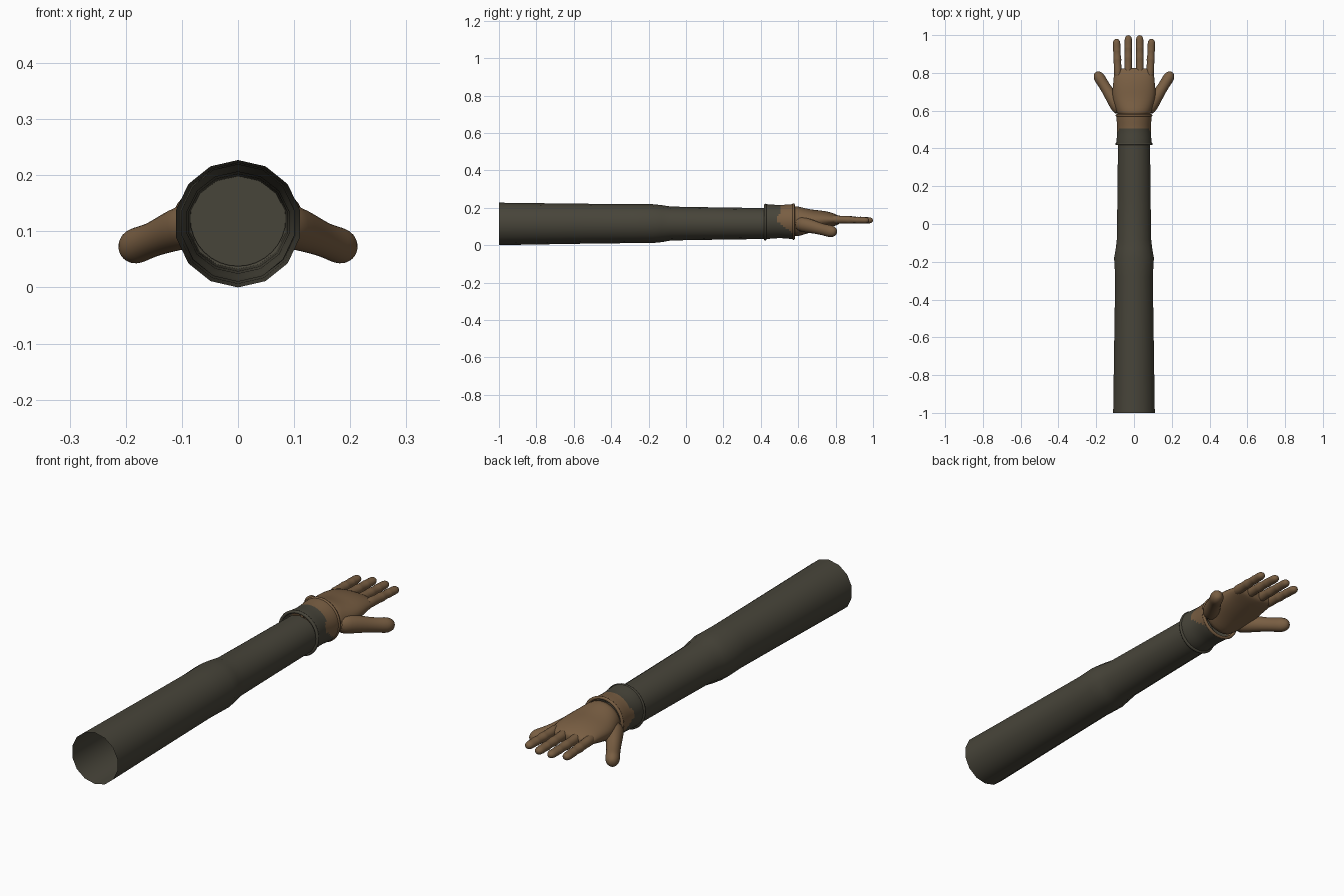
import bpy, bmesh, math
from mathutils import Vector

if "Cube" in bpy.data.objects:
    bpy.data.objects.remove(bpy.data.objects["Cube"])


def material(name, rgb):
    m = bpy.data.materials.new(name)
    m.diffuse_color = (*rgb, 1)
    m.use_nodes = True
    m.node_tree.nodes["Principled BSDF"].inputs["Base Color"].default_value = m.diffuse_color
    return m


OLIVE = material("olive cloth", (0.064, 0.059, 0.042))
BROWN = material("brown leather", (0.19, 0.112, 0.055))


def loft(name, rings, sides, mats, cap_start=False, cap_end=False, subsurf=0, angle=40, rule=None):
    """Skin elliptical rings (centre, horizontal radius, vertical radius) along a path."""
    bm = bmesh.new()
    loops = []
    for i, (c, rx, rz) in enumerate(rings):
        a = Vector(rings[max(i - 1, 0)][0])
        b = Vector(rings[min(i + 1, len(rings) - 1)][0])
        t = (b - a).normalized()
        side = t.cross(Vector((0, 0, 1))).normalized()
        up = side.cross(t)
        loop = []
        for k in range(sides):
            ang = 2 * math.pi * (k + 0.5) / sides
            loop.append(bm.verts.new(Vector(c) + side * rx * math.cos(ang) + up * rz * math.sin(ang)))
        loops.append(loop)
    for p, q in zip(loops, loops[1:]):
        for k in range(sides):
            n = (k + 1) % sides
            bm.faces.new((p[k], p[n], q[n], q[k]))
    if cap_start:
        bm.faces.new(loops[0])
    if cap_end:
        bm.faces.new(loops[-1])
    bmesh.ops.recalc_face_normals(bm, faces=bm.faces[:])
    if rule:
        for f in bm.faces:
            f.material_index = rule(f.calc_center_median())
    me = bpy.data.meshes.new(name)
    bm.to_mesh(me)
    bm.free()
    ob = bpy.data.objects.new(name, me)
    bpy.context.collection.objects.link(ob)
    for m in mats:
        me.materials.append(m)
    if subsurf:
        ob.modifiers.new("smooth", 'SUBSURF').levels = subsurf
        ob.modifiers["smooth"].render_levels = subsurf
    bpy.ops.object.select_all(action='DESELECT')
    bpy.context.view_layer.objects.active = ob
    ob.select_set(True)
    bpy.ops.object.shade_smooth_by_angle(angle=math.radians(angle))
    return ob


def straight(rows):
    """Rows of y, half width, bottom z, top z."""
    return [((0, y, (lo + hi) / 2), w, (hi - lo) / 2) for y, w, lo, hi in rows]


# Open sleeve with a swelling at the elbow
loft("sleeve", straight([
    (-1.0, 0.113, 0.0, 0.227), (-0.6, 0.107, 0.007, 0.222), (-0.28, 0.102, 0.011, 0.219),
    (-0.18, 0.108, 0.011, 0.219), (-0.13, 0.099, 0.016, 0.214), (-0.08, 0.093, 0.025, 0.206),
    (0.15, 0.090, 0.029, 0.202), (0.43, 0.087, 0.033, 0.198)]), 14, [OLIVE], cap_end=True)


# Wrist cuff, cloth below and leather towards the hand
def cuff_colour(c):
    edge = 0.505 if c.z > 0.16 else 0.49 + max(0, 0.125 - c.z) * 1.3
    return 1 if c.y > edge else 0


cuff_rows = []
for i in range(25):
    y = 0.425 + 0.15 * i / 24
    w = 0.091 + 0.002 * math.cos(i / 24 * 2 * math.pi)
    cuff_rows.append((y, w, 0.126 - w, 0.126 + w))
loft("cuff", straight(cuff_rows), 48, [OLIVE, BROWN], rule=cuff_colour)


# Rolled rims at both ends of the cuff
def rim(name, y, z, major, mat):
    bpy.ops.mesh.primitive_torus_add(location=(0, y, z), rotation=(math.pi / 2, 0, 0),
                                     major_segments=32, minor_segments=8,
                                     major_radius=major, minor_radius=0.007)
    ob = bpy.context.object
    ob.name = name
    ob.data.materials.append(mat)
    bpy.ops.object.shade_smooth_by_angle(angle=math.radians(60))


rim("cuff_rim", 0.424, 0.123, 0.092, OLIVE)
rim("glove_rim", 0.575, 0.126, 0.091, BROWN)

# Palm, flattening towards the fingers
loft("palm", straight([
    (0.565, 0.088, 0.042, 0.212), (0.60, 0.096, 0.046, 0.209), (0.64, 0.109, 0.060, 0.198),
    (0.68, 0.116, 0.072, 0.190), (0.72, 0.115, 0.082, 0.187), (0.76, 0.110, 0.092, 0.180),
    (0.79, 0.108, 0.100, 0.170), (0.815, 0.103, 0.109, 0.158), (0.826, 0.085, 0.118, 0.148)]),
    20, [BROWN], cap_start=True, cap_end=True, subsurf=1, angle=70)

# Fingers with knuckle bumps, and a thumb on each side
FINGER = [(0.0, 0.023, 0.025), (0.25, 0.021, 0.021), (0.42, 0.020, 0.019), (0.48, 0.023, 0.022),
          (0.54, 0.020, 0.019), (0.66, 0.019, 0.017), (0.71, 0.022, 0.020), (0.76, 0.019, 0.017),
          (0.90, 0.021, 0.018), (0.96, 0.017, 0.015), (1.0, 0.008, 0.007)]
for s, side in ((-1, "left"), (1, "right")):
    for label, x0, x1, tip in (("inner", 0.031, 0.030, 1.0), ("outer", 0.084, 0.093, 0.98)):
        rings = [((s * (x0 + (x1 - x0) * t), 0.77 + (tip - 0.77) * t, 0.138 - 0.006 * t), w, h)
                 for t, w, h in FINGER]
        loft(f"{side}_{label}_finger", rings, 12, [BROWN], True, True, subsurf=1, angle=70)
    thumb = [((s * x, y, z), r, r * 1.08) for x, y, z, r in (
        (0.068, 0.59, 0.118, 0.036), (0.095, 0.635, 0.108, 0.038), (0.120, 0.675, 0.099, 0.034),
        (0.143, 0.710, 0.089, 0.030), (0.163, 0.742, 0.081, 0.029), (0.179, 0.768, 0.075, 0.031),
        (0.189, 0.784, 0.072, 0.029), (0.197, 0.798, 0.069, 0.020), (0.201, 0.804, 0.068, 0.009))]
    loft(f"{side}_thumb", thumb, 14, [BROWN], True, True, subsurf=1, angle=70)
